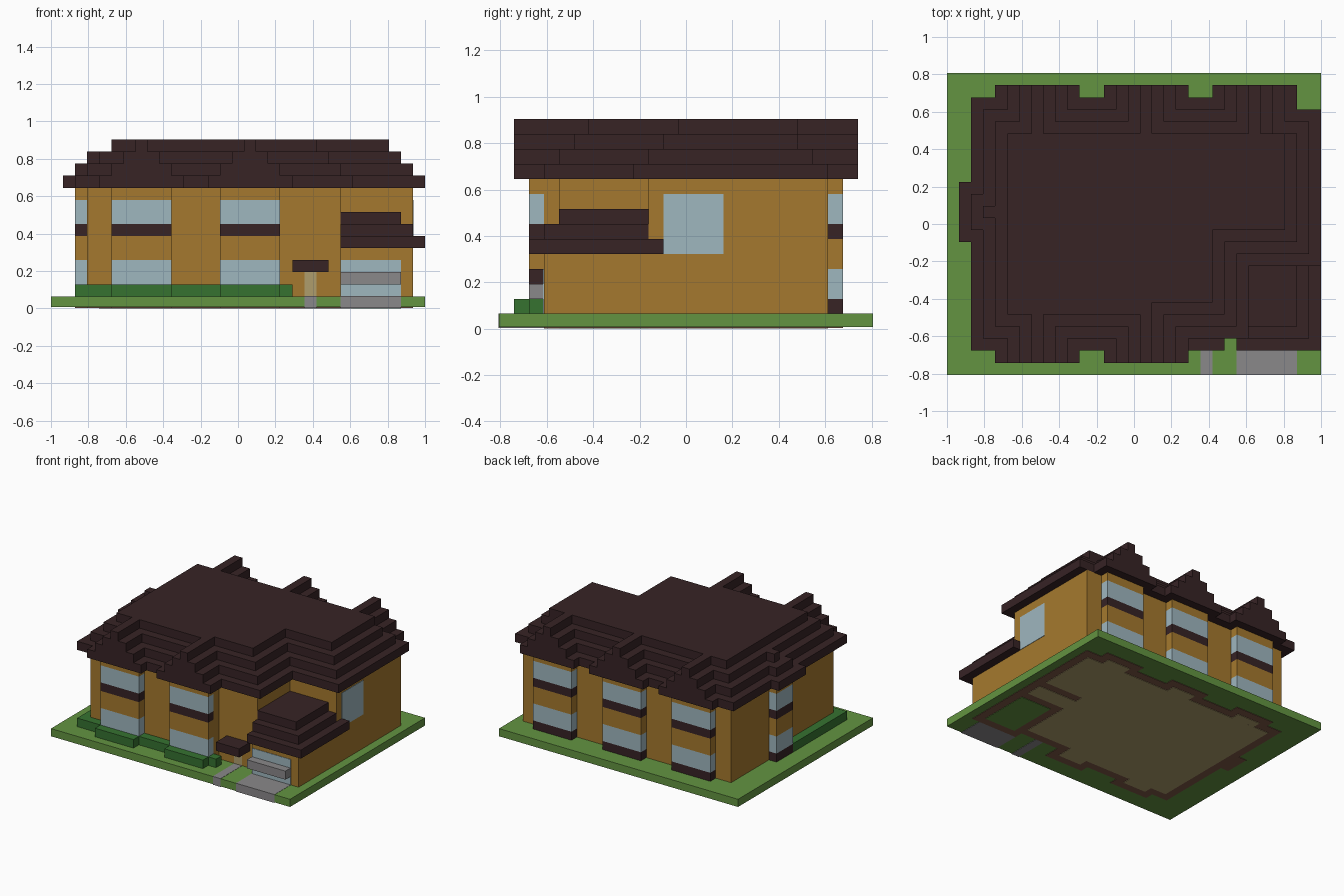
import bpy
import bmesh
from mathutils import Vector

cube = bpy.data.objects.get("Cube")
if cube:
    bpy.data.objects.remove(cube, do_unlink=True)

V = 2 / 31          # size of one block
W, D = 31, 25       # plot size in blocks


def material(name, rgb):
    lin = [((c / 255 + 0.055) / 1.055) ** 2.4 for c in rgb] + [1.0]
    m = bpy.data.materials.new(name)
    m.use_nodes = True
    m.diffuse_color = lin
    m.node_tree.nodes["Principled BSDF"].inputs["Base Color"].default_value = lin
    return m


grass = material("grass_green", (99, 148, 65))
hedge = material("hedge_green", (54, 114, 48))
timber = material("dark_brown", (55, 35, 37))
amber = material("amber_wall", (165, 121, 46))
glass = material("pale_blue_glass", (159, 183, 191))
stone = material("grey_stone", (138, 136, 138))
tan = material("tan_floor", (175, 157, 108))
footing = material("brown_footing", (125, 88, 70))


def blocks(name, mat, boxes):
    """One object from boxes given in block units: x0, x1, y0, y1, z0, z1."""
    bm = bmesh.new()
    for x0, x1, y0, y1, z0, z1 in boxes:
        made = bmesh.ops.create_cube(bm, size=1)
        size = Vector((x1 - x0, y1 - y0, z1 - z0)) * V
        mid = Vector((x0 + x1 - W, y0 + y1 - D, z0 + z1)) * V / 2
        bmesh.ops.scale(bm, vec=size, verts=made["verts"])
        bmesh.ops.translate(bm, vec=mid, verts=made["verts"])
    mesh = bpy.data.meshes.new(name)
    bm.to_mesh(mesh)
    bm.free()
    mesh.materials.append(mat)
    obj = bpy.data.objects.new(name, mesh)
    bpy.context.collection.objects.link(obj)
    return obj


E = 0.05            # thin plate thickness in blocks

# Ground, paving
blocks("ground", grass, [(0, W, 0, D, 2 * E, 1)])
blocks("driveway", stone, [(24, 29, -E / 2, 3, E, 1 + E / 2)])
blocks("path", stone, [(21, 22, -E / 2, 4, E, 1 + E / 2)])

# Walls
blocks("house_walls", amber, [(3, 19, 3, 22, 1, 10), (19, 24, 4, 22, 1, 10),
                              (24, 30, 10, 22, 1, 10)])
blocks("garage_walls", amber, [(24, 30, 3, 10, 1, 5)])

# Bay windows: footprints stacked in coloured bands
bays = [(x, x + 5, 22, 23) for x in (5, 14, 23)]
bays += [(x, x + 5, 2, 3) for x in (5, 14)]
bays += [(2, 3, 12, 15)]
bands = [("sills", timber, [(1, 2), (6, 7)]),
         ("glass", glass, [(2, 4), (7, 9)]),
         ("panels", amber, [(4, 6), (9, 10)])]
for label, mat, spans in bands:
    blocks("bay_" + label, mat, [b + s for b in bays for s in spans])

# Hip roof in four shrinking tiers, with a stepped gable over each bay
roof = []
for t in range(4):
    z = (10 + t, 11 + t)
    roof += [(2 + t, 20 - t, 2 + t, 23 - t) + z,
             (20 - t, 25 - t, 3 + t, 23 - t) + z,
             (25 - t, 29 - t, 9 + t, 23 - t) + z,
             (29 - t, 31 - t, 9 + t, max(22 - t, 20)) + z]
    roof += [(x + t, x + 7 - t, 19, 24) + z for x in (4, 13, 22)]
    roof += [(x + t, x + 7 - t, 1, 6) + z for x in (4, 13)]
    if t < 3:
        roof += [(1 + t, 5, 11 + t, 16 - t) + z]
blocks("main_roof", timber, roof)

# Garage roof and entrance canopy
blocks("garage_roof", timber, [(24, 31, 2, 10, 5, 6), (30, 31, 10, 11, 5, 6),
                               (24, 30, 3, 10, 6, 7), (24, 29, 4, 10, 7, 8)])
blocks("entrance_canopy", timber, [(20, 23, 2, 4, 3, 4)])

# Doors and side window
blocks("front_door", tan, [(21, 22, 4 - E, 4, 1, 3)])
blocks("garage_door", glass, [(24, 29, 3 - E, 3, 1, 4)])
blocks("garage_door_beam", stone, [(24, 29, 2, 3, 2, 3)])
blocks("side_window", glass, [(30, 30 + E, 11, 15, 5, 9)])

# Hedge around the front bays and along the left wall
blocks("hedge", hedge, [(2, 5, 2, 3, 1, 2), (5, 10, 1, 2, 1, 2), (10, 14, 2, 3, 1, 2),
                        (14, 19, 1, 2, 1, 2), (19, 20, 2, 3, 1, 2), (2, 3, 3, 12, 1, 2)])

# Underside: footings with the floors set within them
shell = [(3, 19, 3, 22), (19, 24, 4, 22), (24, 30, 10, 22), (24, 30, 3, 10)]
blocks("footings", footing, [b + (E, 2 * E) for b in shell + bays])
rooms = [(4, 18, 4, 21), (18, 24, 5, 21), (24, 29, 14, 21), (24, 29, 11, 13)]
rooms += [(x + 1, x + 4, 21, 22) for x in (5, 14, 23)]
rooms += [(x + 1, x + 4, 3, 4) for x in (5, 14)]
blocks("house_floor", tan, [r + (0, E) for r in rooms])
blocks("garage_floor", grass, [(25, 29, 4, 10, 0, E)])
